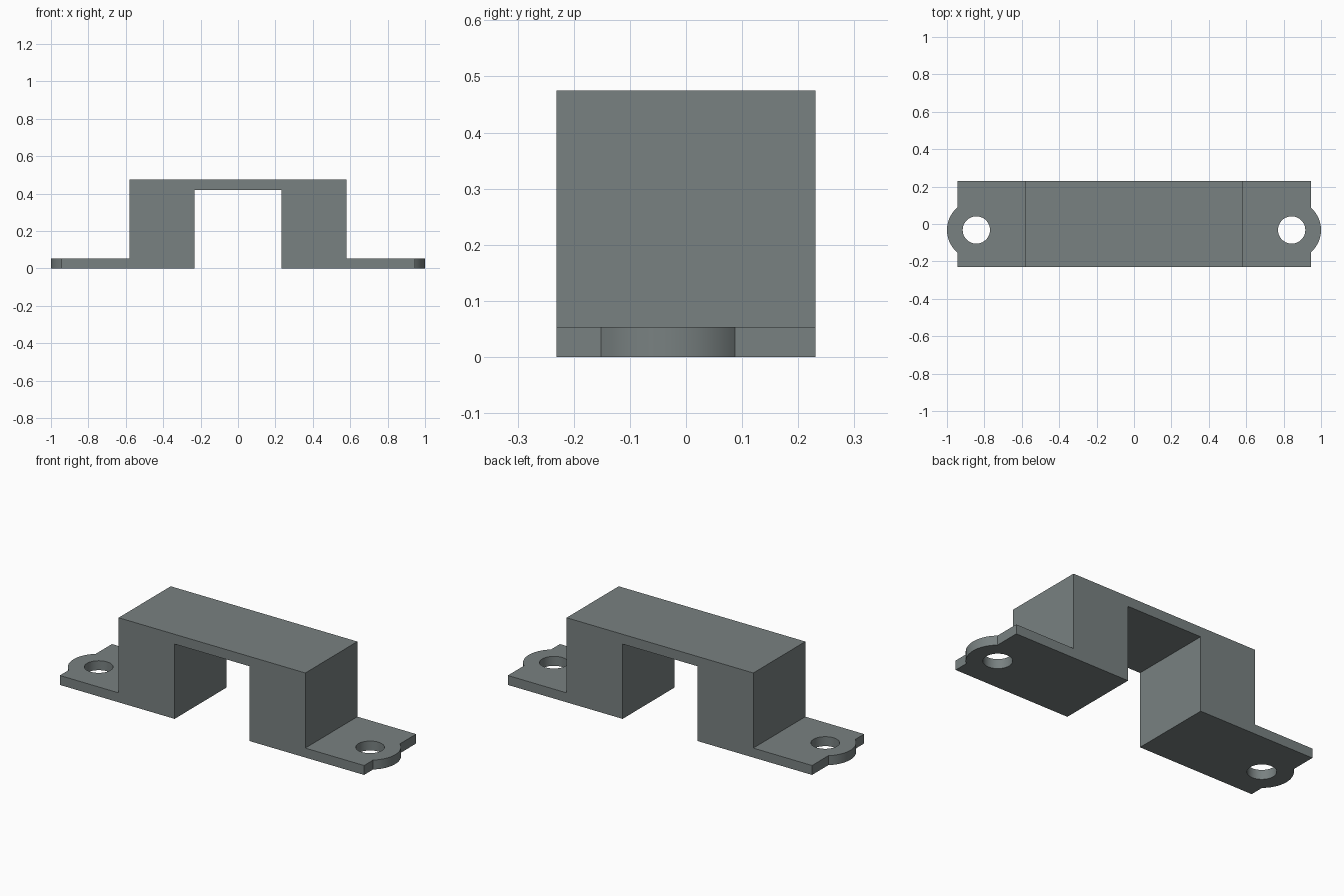
import bpy, bmesh, math

if "Cube" in bpy.data.objects:
    bpy.data.objects.remove(bpy.data.objects["Cube"])

HALF_W = 0.231      # half depth
END_X = 0.945       # straight end of the flanges
LEG_X = 0.58        # outer face of the legs
GAP_X = 0.232       # inner face of the legs
TOP, UNDER, FLANGE = 0.475, 0.42, 0.053
HOLE_X, HOLE_Y, HOLE_R, TAB_R = 0.843, -0.032, 0.073, 0.157

grey = bpy.data.materials.new("slate grey")
grey.diffuse_color = (0.19, 0.22, 0.22, 1)
grey.use_nodes = True
grey.node_tree.nodes["Principled BSDF"].inputs["Base Color"].default_value = grey.diffuse_color


def make_object(name, bm):
    bmesh.ops.recalc_face_normals(bm, faces=bm.faces)
    mesh = bpy.data.meshes.new(name)
    bm.to_mesh(mesh)
    bm.free()
    mesh.materials.append(grey)
    obj = bpy.data.objects.new(name, mesh)
    bpy.context.collection.objects.link(obj)
    return obj


def extrude_outline(name, points, z0, z1):
    bm = bmesh.new()
    face = bm.faces.new([bm.verts.new((x, y, z0)) for x, y in points])
    res = bmesh.ops.extrude_face_region(bm, geom=[face])
    verts = [v for v in res["geom"] if isinstance(v, bmesh.types.BMVert)]
    bmesh.ops.translate(bm, verts=verts, vec=(0, 0, z1 - z0))
    return make_object(name, bm)


def box(name, x0, x1, z0, z1):
    return extrude_outline(name, [(x0, -1), (x1, -1), (x1, 1), (x0, 1)], z0, z1)


def circle(cx, cy, r, n=48):
    return [(cx + r * math.cos(2 * math.pi * i / n),
             cy + r * math.sin(2 * math.pi * i / n)) for i in range(n)]


# Plan outline: rectangle with a rounded tab bulging from each end
spread = math.acos((END_X - HOLE_X) / TAB_R)
STEPS = 20
arc = []
for i in range(STEPS + 1):
    a = -spread + 2 * spread * i / STEPS
    arc.append((HOLE_X + TAB_R * math.cos(a), HOLE_Y + TAB_R * math.sin(a)))
right_end = [(END_X, -HALF_W)] + arc + [(END_X, HALF_W)]
left_end = [(-x, y) for x, y in reversed(right_end)]
bracket = extrude_outline("bracket", right_end + left_end, 0, TOP)

# Cutters: channel under the bridge, steps above the flanges, screw holes
cutters = [box("channel_cutter", -GAP_X, GAP_X, -1, UNDER)]
for side, label in ((-1, "left"), (1, "right")):
    x0, x1 = sorted((side * LEG_X, side * 1.5))
    cutters.append(box(label + "_step_cutter", x0, x1, FLANGE, 1))
    cutters.append(extrude_outline(label + "_hole_cutter",
                                   circle(side * HOLE_X, HOLE_Y, HOLE_R), -0.5, 0.9))

bpy.context.view_layer.objects.active = bracket
bracket.select_set(True)
for cutter in cutters:
    mod = bracket.modifiers.new(cutter.name, "BOOLEAN")
    mod.operation = "DIFFERENCE"
    mod.solver = "EXACT"
    mod.object = cutter
    bpy.ops.object.modifier_apply(modifier=mod.name)
for cutter in cutters:
    bpy.data.objects.remove(cutter)

# Smooth the rounded tabs and holes, keep the edges sharp
bpy.ops.object.shade_smooth_by_angle(angle=math.radians(30))
